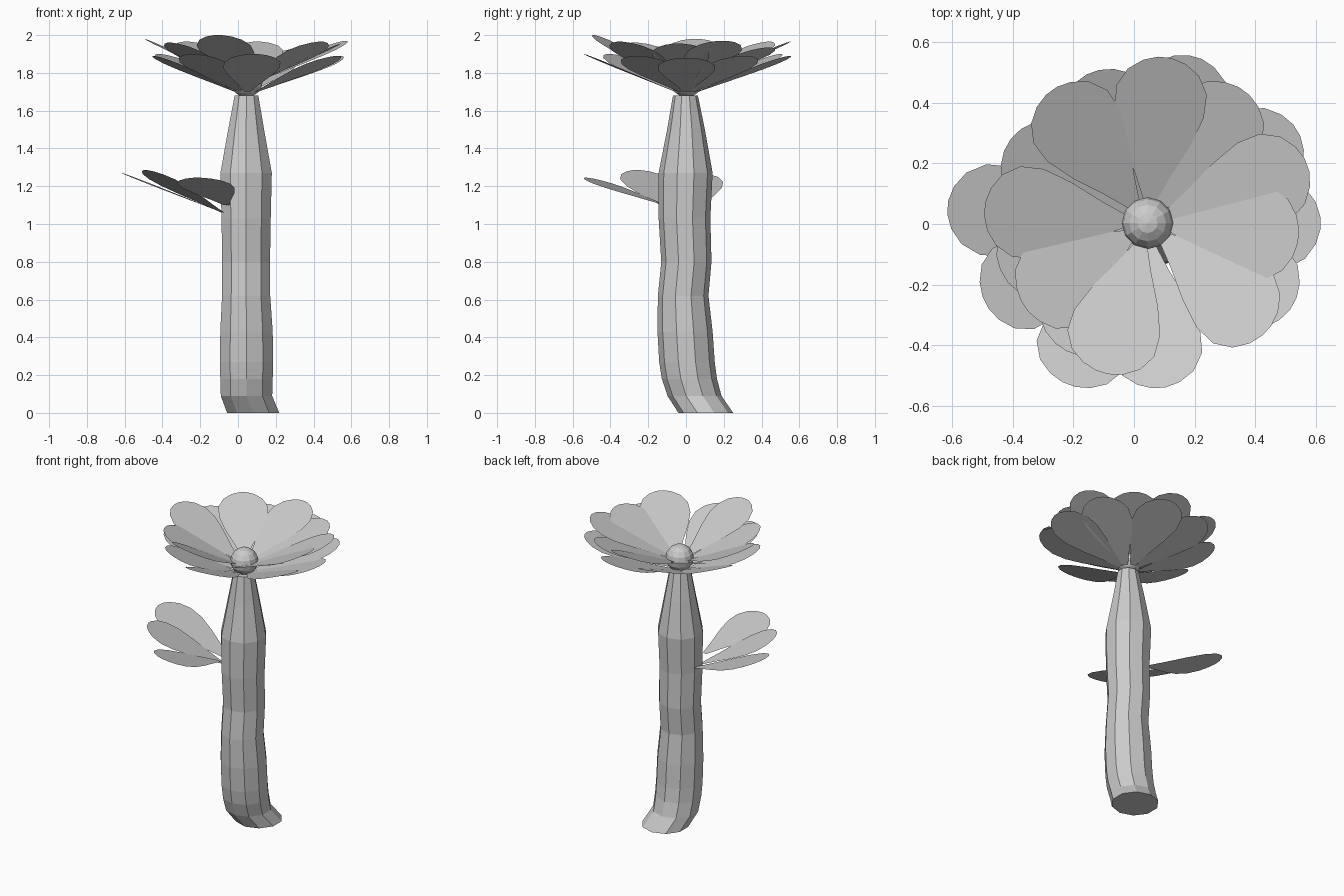
import bpy, bmesh, math
from mathutils import Vector

if "Cube" in bpy.data.objects:
    bpy.data.objects.remove(bpy.data.objects["Cube"])


def add_object(name, bm):
    mesh = bpy.data.meshes.new(name)
    bm.to_mesh(mesh)
    bm.free()
    ob = bpy.data.objects.new(name, mesh)
    bpy.context.collection.objects.link(ob)
    return ob


# (fraction of length, half width) of the shared petal outline
OUTLINE = [(0, .015), (.2, .058), (.42, .112), (.62, .148), (.78, .150),
           (.90, .118), (.97, .070), (1, .022)]


def petal(name, base, tip, width=1.0):
    """Flat petal with a centre crease, level across its width."""
    base, tip = Vector(base), Vector(tip)
    along = tip - base
    side = Vector((-along.y, along.x, 0)).normalized()
    bm = bmesh.new()
    rows = []
    for t, w in OUTLINE:
        p = base + along * t
        rows.append([bm.verts.new(p + side * w * width * s) for s in (-1, 0, 1)])
    for a, b in zip(rows, rows[1:]):
        for i in (0, 1):
            bm.faces.new((a[i], b[i], b[i + 1], a[i + 1]))
    return add_object(name, bm)


# Stem: ten-sided bent tube (centre x, centre y, z, radius)
STEM = [(.08, .105, 0, .145), (.045, .045, .09, .143), (.045, .018, .18, .146),
        (.045, .005, .27, .147), (.045, -.005, .43, .146), (.043, -.015, .62, .134),
        (.043, .002, .80, .133), (.043, -.008, 1.03, .137), (.043, -.002, 1.27, .143),
        (.043, 0, 1.5, .100), (.045, -.003, 1.68, .066)]
SIDES = 10
bm = bmesh.new()
rings = []
for x, y, z, r in STEM:
    angles = [2 * math.pi * i / SIDES - math.pi / 2 for i in range(SIDES)]
    rings.append([bm.verts.new((x + r * math.cos(a), y + r * math.sin(a), z)) for a in angles])
for lo, hi in zip(rings, rings[1:]):
    for i in range(SIDES):
        j = (i + 1) % SIDES
        bm.faces.new((lo[i], lo[j], hi[j], hi[i]))
bm.faces.new(rings[0][::-1])
bm.faces.new(rings[-1])
add_object("stem", bm)

# Flower centre: faceted ball
CX, CY = .045, .003
bpy.ops.mesh.primitive_uv_sphere_add(segments=12, ring_count=8, radius=.086,
                                     location=(CX, CY, 1.757))
bpy.context.object.name = "flower_centre"

# Petals: (angle, reach, tip height) in two overlapping tiers
UPPER = [(84, .55, 1.965), (54, .54, 1.935), (20, .56, 1.97), (-5, .50, 1.955),
         (-42, .53, 1.965), (-107, .515, 2.0), (-146, .49, 1.96), (175, .54, 1.98),
         (126, .54, 1.965)]
LOWER = [(74, .57, 1.89), (32, .58, 1.89), (0, .57, 1.88), (-29, .55, 1.89),
         (-86, .545, 1.90), (-125, .50, 1.90), (-165, .51, 1.89), (151, .53, 1.90),
         (110, .53, 1.90)]
for tier, petals, z0 in (("upper", UPPER, 1.755), ("lower", LOWER, 1.70)):
    for n, (deg, reach, z1) in enumerate(petals):
        c, s = math.cos(math.radians(deg)), math.sin(math.radians(deg))
        petal(f"{tier}_petal_{n + 1}", (CX + .06 * c, CY + .06 * s, z0),
              (CX + reach * c, CY + reach * s, z1))

# Leaves: same outline, fanned from the left of the stem
LEAVES = [((-.08, .02, 1.06), (-.615, .055, 1.27)),
          ((-.08, -.05, 1.06), (-.49, -.26, 1.285)),
          ((-.06, -.11, 1.10), (-.215, -.53, 1.245))]
for n, (base, tip) in enumerate(LEAVES):
    petal(f"leaf_{n + 1}", base, tip)
